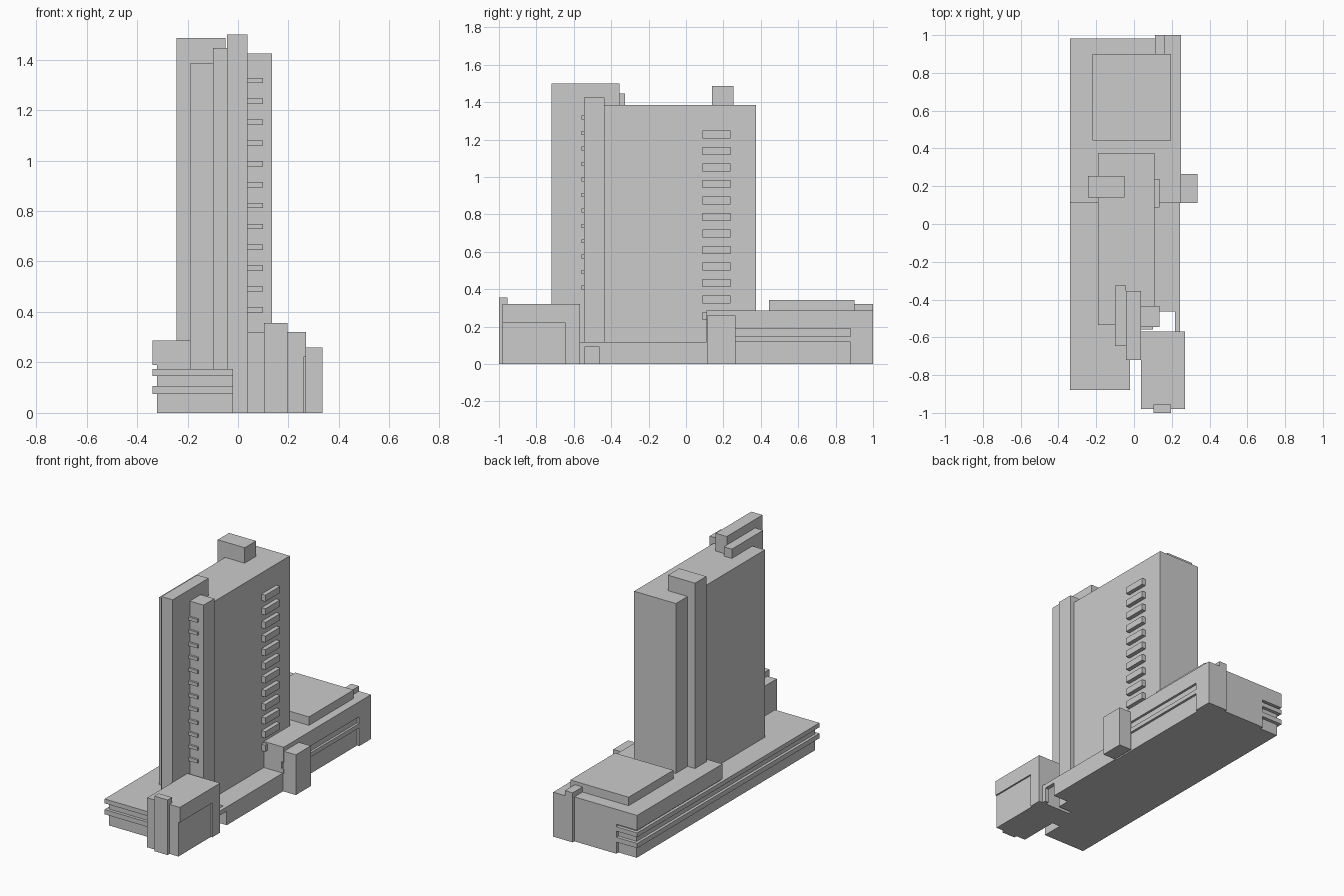
import bpy


def box(name, x0, x1, y0, y1, z0, z1):
    """Axis-aligned box from its limits."""
    bpy.ops.mesh.primitive_cube_add(size=1, location=((x0 + x1) / 2, (y0 + y1) / 2, (z0 + z1) / 2))
    ob = bpy.context.object
    ob.name = name
    ob.scale = (x1 - x0, y1 - y0, z1 - z0)
    bpy.ops.object.transform_apply(location=False, rotation=False, scale=True)
    return ob


# Front podium: recessed core with projecting bands
box("front_podium_core", -0.32, -0.02, -0.86, 0.11, 0, 0.16)
for i, (z0, z1) in enumerate([(0.075, 0.106), (0.146, 0.174)]):
    box(f"front_podium_band_{i}", -0.338, -0.02, -0.88, 0.11, z0, z1)
    box(f"rear_podium_band_{i}", -0.338, -0.19, 0.11, 0.982, z0, z1)

# Rear podium: core, solid back wall, overhanging upper storey
box("rear_podium_core", -0.32, 0.235, 0.11, 0.96, 0, 0.2)
box("rear_podium_back_wall", -0.19, 0.25, 0.88, 0.982, 0, 0.2)
box("rear_podium_upper", -0.338, 0.25, 0.11, 0.982, 0.19, 0.287)
box("rear_side_band", 0.2, 0.25, 0.11, 0.885, 0.118, 0.146)
box("rear_roof_block", -0.22, 0.197, 0.443, 0.9, 0.28, 0.342)
box("rear_corner_wall", 0.165, 0.25, 0.95, 1.0, 0, 0.287)
box("rear_corner_pier", 0.11, 0.165, 0.9, 1.0, 0, 0.32)
box("side_entrance_block", 0.245, 0.335, 0.112, 0.265, 0, 0.26)

# Low link and small gateway between the right-hand blocks
box("low_link", -0.03, 0.243, -0.462, 0.11, 0, 0.118)
box("gateway_beam", 0.217, 0.243, -0.57, -0.46, 0.09, 0.118)
box("gateway_post", 0.217, 0.243, -0.57, -0.543, 0, 0.1)

# Front pavilion with undercut right side and pier
box("pavilion_core", 0.037, 0.26, -0.98, -0.568, 0, 0.32)
box("pavilion_upper", 0.037, 0.27, -0.98, -0.568, 0.222, 0.32)
box("pavilion_side", 0.2, 0.27, -0.648, -0.568, 0, 0.23)
box("pavilion_pier", 0.103, 0.197, -1.0, -0.955, 0, 0.356)

# Tower and its attached vertical slabs
box("tower", -0.19, 0.108, -0.535, 0.375, 0, 1.385)
box("tall_front_slab", -0.043, 0.037, -0.72, -0.355, 0, 1.5)
box("left_front_slab", -0.1, -0.043, -0.645, -0.325, 0.1, 1.445)
box("right_front_slab", 0.037, 0.135, -0.545, -0.435, 0, 1.425)
box("lift_shaft", -0.243, -0.05, 0.14, 0.255, 0.1, 1.485)

# Repeating balconies
for i in range(12):
    z = 0.398 + i * 0.0826
    box(f"front_balcony_{i}", 0.037, 0.1, -0.558, -0.54, z, z + 0.021)
    z = 0.236 + i * 0.0882
    box(f"side_balcony_{i}", 0.1, 0.135, 0.087, 0.237, z, z + 0.042)
